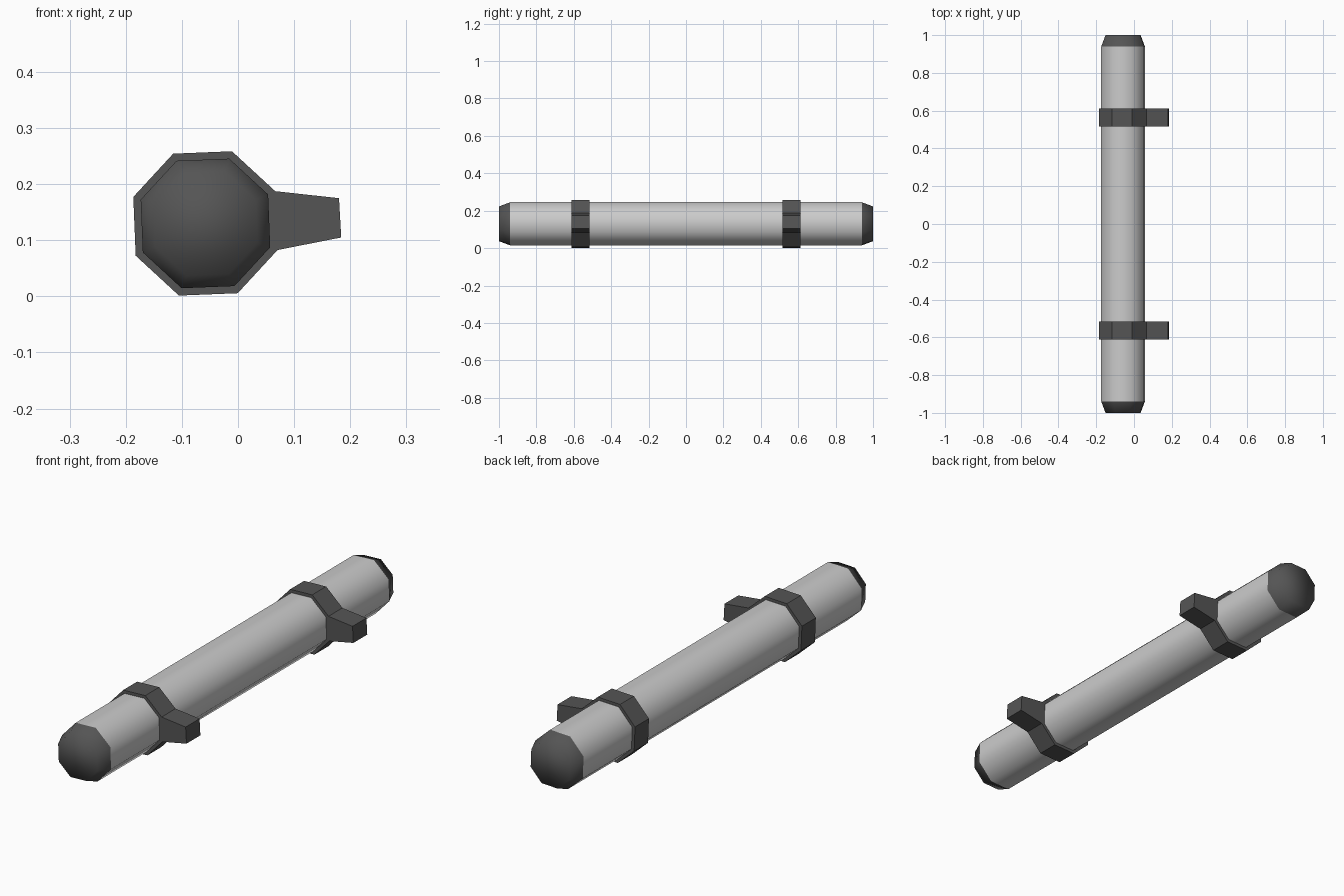
import bpy, bmesh, math

if "Cube" in bpy.data.objects:
    bpy.data.objects.remove(bpy.data.objects["Cube"])

CX, CZ = -0.058, 0.130          # tube axis
TILT = math.radians(2.3)        # slight roll about the axis


def material(name, v):
    m = bpy.data.materials.new(name)
    m.diffuse_color = (v, v, v, 1)
    m.use_nodes = True
    m.node_tree.nodes["Principled BSDF"].inputs["Base Color"].default_value = m.diffuse_color
    return m


def octagon(r):
    return [(CX + r * math.cos(TILT + math.radians(22.5 + 45 * i)),
             CZ + r * math.sin(TILT + math.radians(22.5 + 45 * i))) for i in range(8)]


def loft(name, sections, mat=None, smooth=False, start=True, end=True):
    """Skin (y, xz-profile) sections, optionally closing either end."""
    bm = bmesh.new()
    rings = [[bm.verts.new((x, y, z)) for x, z in prof] for y, prof in sections]
    n = len(rings[0])
    for a, b in zip(rings, rings[1:]):
        for i in range(n):
            j = (i + 1) % n
            bm.faces.new((a[i], b[i], b[j], a[j]))
    if start:
        bm.faces.new(rings[0])
    if end:
        bm.faces.new(rings[-1][::-1])
    # faces are wound consistently; flip if the run goes towards -y
    if sections[0][0] > sections[-1][0]:
        bmesh.ops.reverse_faces(bm, faces=bm.faces[:])
    for f in bm.faces:
        f.smooth = smooth
    me = bpy.data.meshes.new(name)
    bm.to_mesh(me)
    bm.free()
    if mat:
        me.materials.append(mat)
    ob = bpy.data.objects.new(name, me)
    bpy.context.collection.objects.link(ob)
    return ob


dark = material("dark_plastic", 0.09)

# Main tube, open where the caps close it
loft("tube", [(-0.94, octagon(0.123)), (0.94, octagon(0.123))],
     smooth=True, start=False, end=False)

# Bracket outline: octagonal collar with a tapered arm on the right side
collar = octagon(0.137)
outline = collar + [(0.184, 0.105), (0.180, 0.175)]

for side, label in ((-1, "front"), (1, "back")):
    # Tapered end cap
    loft(label + "_cap", [(side * 0.94, octagon(0.123)), (side * 1.0, octagon(0.099))],
         dark, smooth=True, start=False)
    # Mounting bracket
    loft(label + "_bracket", [(side * 0.517, outline), (side * 0.611, outline)], dark)
